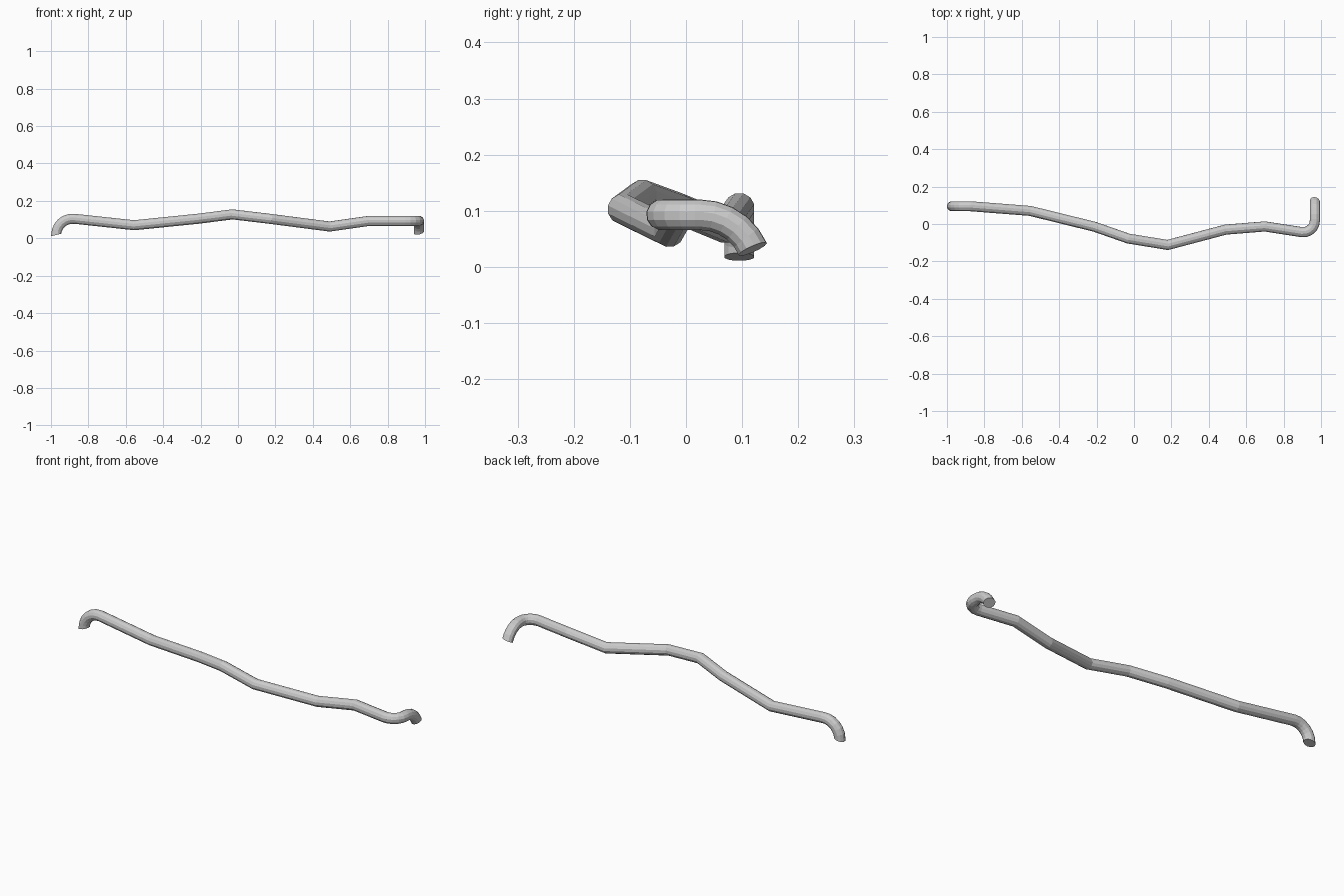
import bpy, bmesh, math
from mathutils import Vector

if "Cube" in bpy.data.objects:
    bpy.data.objects.remove(bpy.data.objects["Cube"])

RADIUS, SIDES = 0.0275, 12


def arc(centre, u, v, radius, start, end, steps):
    """Points on an arc in the plane spanned by u and v (degrees)."""
    c, u, v = Vector(centre), Vector(u), Vector(v)
    pts = []
    for i in range(steps + 1):
        a = math.radians(start + (end - start) * i / steps)
        pts.append(c + radius * (math.cos(a) * u + math.sin(a) * v))
    return pts


def tube(name, path, first_normal, last_normal):
    """Sweep a round section along the path with mitred joints."""
    dirs = [(b - a).normalized() for a, b in zip(path, path[1:])]
    cuts = [Vector(first_normal).normalized()]
    cuts += [(a + b).normalized() for a, b in zip(dirs, dirs[1:])]
    cuts.append(Vector(last_normal).normalized())
    d = dirs[0]
    side = d.orthogonal().normalized()
    up = d.cross(side)
    ring = []
    for k in range(SIDES):
        a = math.tau * k / SIDES
        ring.append(path[0] + RADIUS * (math.cos(a) * side + math.sin(a) * up))
    bm = bmesh.new()
    rings = []
    for i, (p, n) in enumerate(zip(path, cuts)):
        d = dirs[max(i - 1, 0)]
        # slide the section along the segment onto the joint plane
        ring = [q + d * ((p - q).dot(n) / d.dot(n)) for q in ring]
        rings.append([bm.verts.new(q) for q in ring])
    for r, s in zip(rings, rings[1:]):
        for k in range(SIDES):
            j = (k + 1) % SIDES
            bm.faces.new((r[k], r[j], s[j], s[k]))
    bm.faces.new(rings[0])
    bm.faces.new(rings[-1])
    bmesh.ops.recalc_face_normals(bm, faces=bm.faces)
    mesh = bpy.data.meshes.new(name)
    bm.to_mesh(mesh)
    bm.free()
    ob = bpy.data.objects.new(name, mesh)
    bpy.context.collection.objects.link(ob)
    return ob


# left end turned down to the ground
path = arc((-0.885, 0.095, 0.018), (1, 0, 0), (0, 0, 1), 0.087, 180, 84, 6)
# long wandering run
path += [Vector(p) for p in (
    (-0.555, 0.070, 0.070), (-0.21, -0.015, 0.105), (-0.03, -0.078, 0.128),
    (0.18, -0.112, 0.103), (0.49, -0.030, 0.063), (0.70, -0.013, 0.093))]
# sideways bend, then the right end turned down
path += arc((0.905, 0.018, 0.093), (1, 0, 0), (0, 1, 0), 0.062, -98, 0, 5)
path += arc((0.967, 0.025, -0.010), (0, 0, 1), (0, 1, 0), 0.103, 0, 66, 5)

tube("bent_pipe", path, (-0.25, 0, 1), (0.2, 0.41, -0.91))
